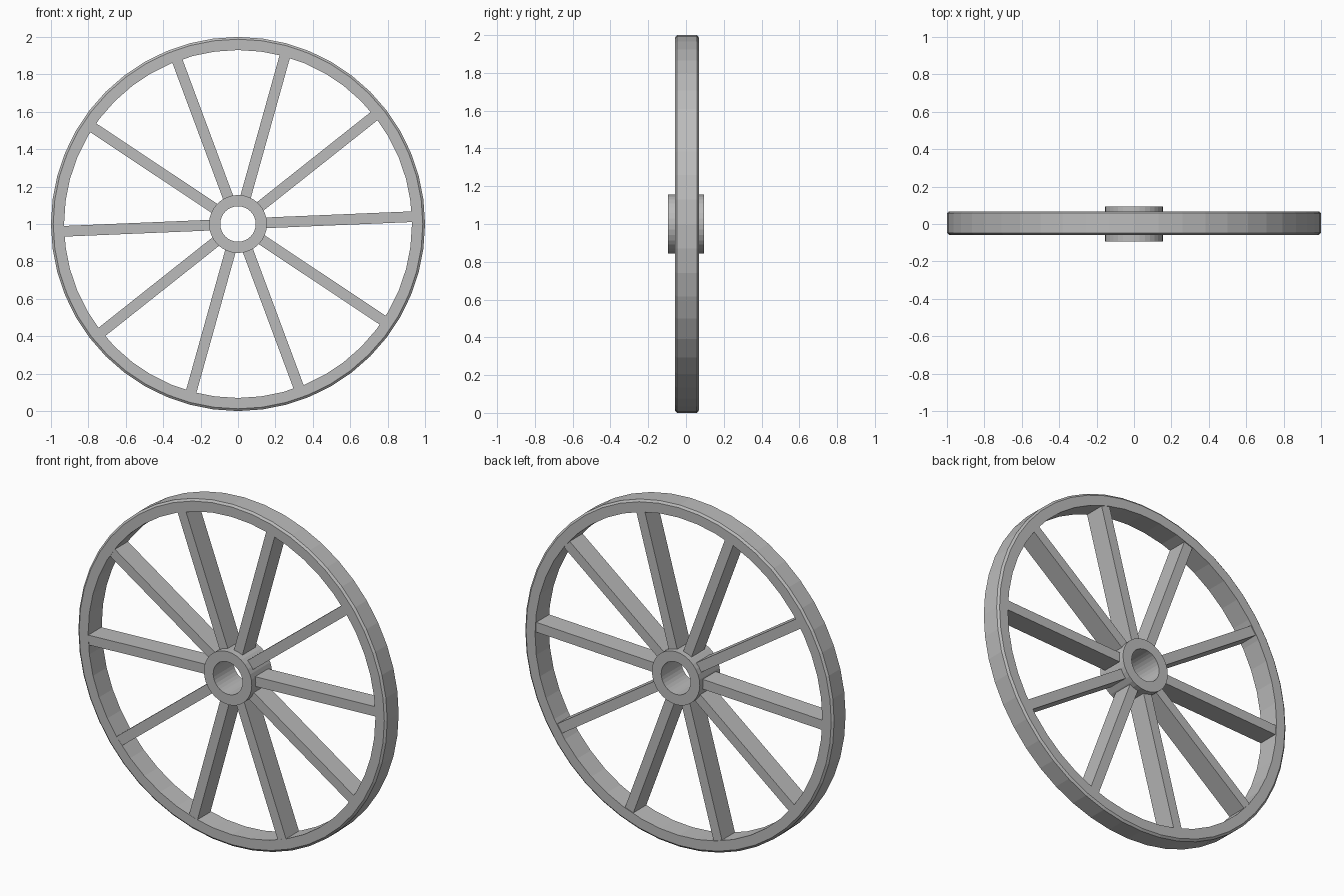
import bpy, bmesh, math
from mathutils import Matrix, Vector

cube = bpy.data.objects.get("Cube")
if cube:
    bpy.data.objects.remove(cube, do_unlink=True)

grey = bpy.data.materials.new("plain_grey")
grey.use_nodes = True
grey.diffuse_color = (0.5, 0.5, 0.5, 1)
grey.node_tree.nodes["Principled BSDF"].inputs["Base Color"].default_value = (0.5, 0.5, 0.5, 1)

CENTRE = Vector((0, 0, 1))


def add_object(name, bm):
    bmesh.ops.recalc_face_normals(bm, faces=bm.faces)
    mesh = bpy.data.meshes.new(name)
    bm.to_mesh(mesh)
    bm.free()
    mesh.materials.append(grey)
    obj = bpy.data.objects.new(name, mesh)
    obj.location = CENTRE
    bpy.context.collection.objects.link(obj)
    return obj


def lathe(name, profile, segments):
    """Spin a closed (radius, y) outline around the axle."""
    bm = bmesh.new()
    rings = []
    for i in range(segments):
        turn = Matrix.Rotation(math.tau * i / segments, 3, 'Y')
        rings.append([bm.verts.new(turn @ Vector((r, y, 0))) for r, y in profile])
    for i, ring in enumerate(rings):
        after = rings[(i + 1) % segments]
        for j in range(len(profile)):
            k = (j + 1) % len(profile)
            bm.faces.new((ring[j], ring[k], after[k], after[j]))
    return add_object(name, bm)


# Rim with slightly chamfered outer edges
lathe("rim", [(0.93, -0.058), (0.988, -0.058), (1.0, -0.048),
              (1.0, 0.058), (0.988, 0.068), (0.93, 0.068)], 48)

# Hub with an open axle hole
lathe("hub", [(0.095, -0.094), (0.155, -0.094), (0.155, 0.094), (0.095, 0.094)], 32)

# Ten square-ended spokes
INNER, OUTER, WIDTH, DEPTH = 0.14, 0.938, 0.057, 0.12
for i in range(10):
    bm = bmesh.new()
    bmesh.ops.create_cube(bm, size=1)
    bmesh.ops.scale(bm, vec=(OUTER - INNER, DEPTH, WIDTH), verts=bm.verts)
    bmesh.ops.translate(bm, vec=((OUTER + INNER) / 2, 0.003, 0), verts=bm.verts)
    angle = math.radians(2.4 + 36 * i)
    bmesh.ops.rotate(bm, matrix=Matrix.Rotation(-angle, 3, 'Y'), verts=bm.verts)
    add_object(f"spoke_{i + 1}", bm)
